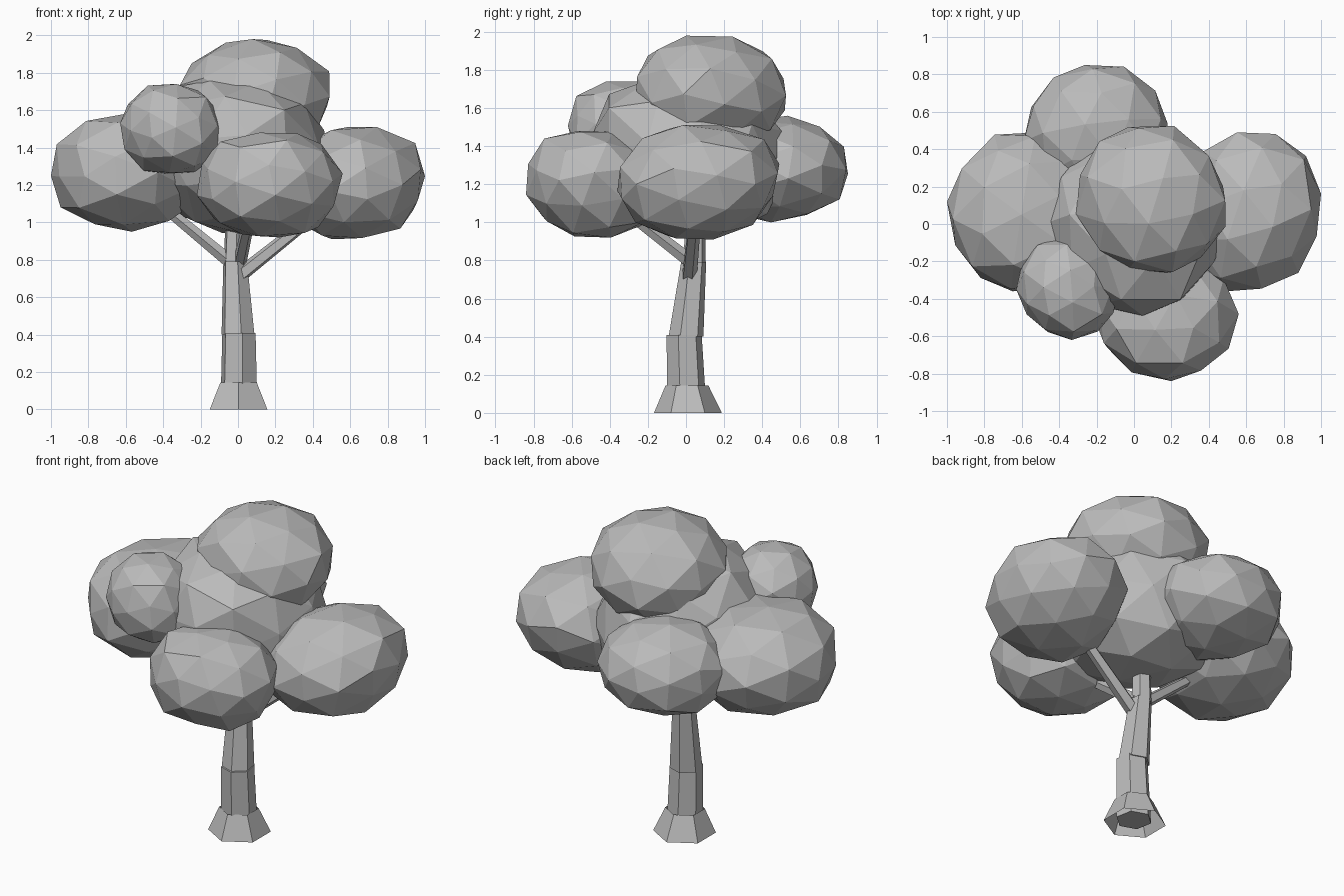
import bpy, bmesh, math, random
from mathutils import Vector, Matrix, Euler

cube = bpy.data.objects.get("Cube")
if cube:
    bpy.data.objects.remove(cube, do_unlink=True)

grey = bpy.data.materials.new("plain grey")
grey.use_nodes = True
grey.diffuse_color = (0.5, 0.5, 0.5, 1)
grey.node_tree.nodes["Principled BSDF"].inputs["Base Color"].default_value = (0.5, 0.5, 0.5, 1)


def finish(name, bm):
    bmesh.ops.recalc_face_normals(bm, faces=bm.faces)
    mesh = bpy.data.meshes.new(name)
    bm.to_mesh(mesh)
    bm.free()
    mesh.materials.append(grey)
    obj = bpy.data.objects.new(name, mesh)
    bpy.context.collection.objects.link(obj)
    return obj


def leaf_clump(name, low, high, lean, seed, full=2.15):
    """Faceted ball between two corners; lean skews xy, xz, yz, full squares its profile."""
    rng = random.Random(seed)
    bm = bmesh.new()
    bmesh.ops.create_icosphere(bm, subdivisions=2, radius=1)
    turn = Euler([rng.uniform(0, math.tau) for _ in range(3)]).to_matrix()
    xy, xz, yz = (c / 2 for c in lean)
    skew = Matrix(((1, xy, xz), (xy, 1, yz), (xz, yz, 1)))
    for v in bm.verts:
        p = turn @ v.co
        p /= (p.xy.length ** full + abs(p.z) ** full) ** (1 / full)
        v.co = skew @ p * rng.uniform(0.95, 1.04)
    for axis in range(3):
        values = [v.co[axis] for v in bm.verts]
        a, b = min(values), max(values)
        for v in bm.verts:
            t = (v.co[axis] - a) / (b - a)
            v.co[axis] = low[axis] + t * (high[axis] - low[axis])
    return finish(name, bm)


def tube(name, start, end, r1, r2, sides, level=False, capped=True, spin=0.0):
    """Tapered faceted tube; level keeps both rings horizontal."""
    start, end = Vector(start), Vector(end)
    turn = Matrix.Identity(3) if level else (end - start).to_track_quat('Z', 'Y').to_matrix()
    bm = bmesh.new()
    rings = []
    for centre, r in ((start, r1), (end, r2)):
        ring = []
        for i in range(sides):
            a = math.tau * i / sides + spin
            ring.append(bm.verts.new(centre + turn @ Vector((r * math.cos(a), r * math.sin(a), 0))))
        rings.append(ring)
    lower, upper = rings
    for i in range(sides):
        j = (i + 1) % sides
        bm.faces.new((lower[i], lower[j], upper[j], upper[i]))
    if capped:
        bm.faces.new(lower)
        bm.faces.new(upper)
    return finish(name, bm)


# Trunk, in stacked six-sided sections
spin = math.radians(-19)
tube("root_flare", (0.003, 0.01, 0), (0.003, 0.005, 0.145), 0.178, 0.112, 6, True, False, math.pi / 2)
tube("lower_trunk", (0.005, 0.005, 0.02), (0.005, -0.01, 0.41), 0.104, 0.094, 6, True, True, spin)
tube("middle_trunk", (0.0, 0.0, 0.40), (-0.015, 0.04, 0.79), 0.093, 0.067, 6, True, True, spin)
tube("upper_trunk", (-0.02, 0.045, 0.77), (-0.015, 0.05, 1.08), 0.06, 0.052, 6, True, True, spin)

# Branches
tube("left_branch", (0.0, 0.015, 0.71), (0.44, 0.05, 1.06), 0.042, 0.032, 5)
tube("right_branch", (0.0, 0.04, 0.755), (-0.37, 0.05, 1.06), 0.038, 0.03, 5)
tube("front_branch", (0.01, 0.03, 0.79), (0.07, -0.32, 1.06), 0.038, 0.03, 5)

# Foliage
leaf_clump("core_foliage", (-0.49, -0.49, 0.93), (0.52, 0.52, 1.77), (0, -0.08, -0.12), 1, 2.4)
leaf_clump("crown_foliage", (-0.31, -0.265, 1.38), (0.49, 0.525, 1.98), (-0.05, 0.05, -0.04), 2)
leaf_clump("left_foliage", (0.24, -0.36, 0.91), (1.0, 0.49, 1.51), (0.06, 0.05, 0.05), 3)
leaf_clump("right_foliage", (-1.0, -0.36, 0.95), (-0.18, 0.49, 1.58), (0.06, 0.03, 0), 4)
leaf_clump("front_foliage", (-0.22, -0.84, 0.92), (0.56, -0.12, 1.48), (-0.04, 0.03, -0.05), 5)
leaf_clump("back_foliage", (-0.59, 0.12, 1.0), (0.18, 0.85, 1.56), (0, 0, 0.03), 6)
leaf_clump("small_foliage", (-0.63, -0.62, 1.26), (-0.08, -0.06, 1.74), (-0.06, -0.05, 0), 7)
